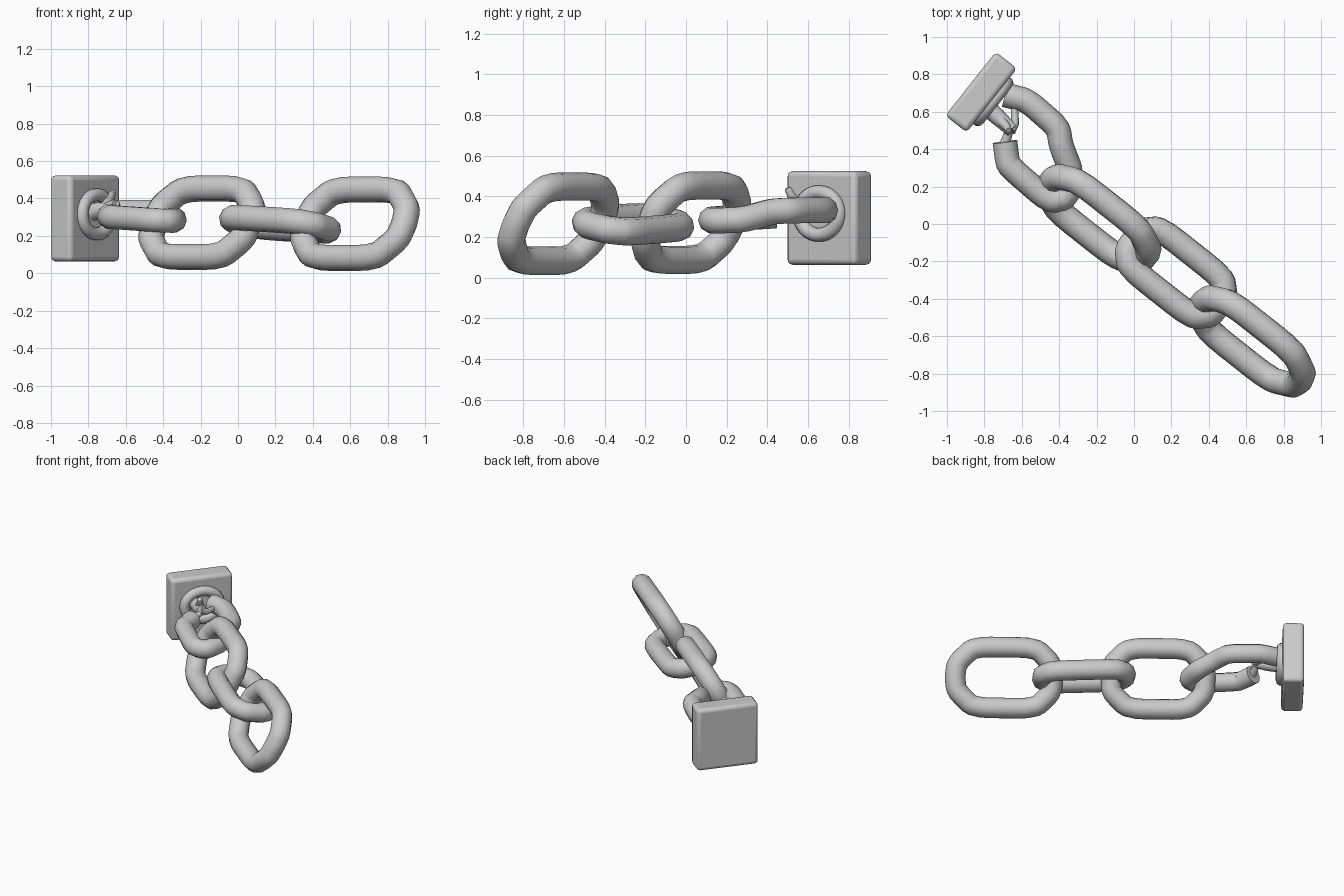
import bpy, math
from mathutils import Vector

if "Cube" in bpy.data.objects:
    bpy.data.objects.remove(bpy.data.objects["Cube"])

# Chain axis, sideways axis and up
D = Vector((0.785, -0.62, 0))
P = Vector((0.62, 0.785, 0))
Z = Vector((0, 0, 1))


def at(d, p, z):
    return D * d + P * p + Z * z


def round_off(pts, closed, times=2, r=0.16):
    """Corner cutting that softens a polyline."""
    for _ in range(times):
        n, out = len(pts), []
        for i in range(n if closed else n - 1):
            a, b = pts[i], pts[(i + 1) % n]
            out += [a.lerp(b, r), a.lerp(b, 1 - r)]
        if not closed:
            out = [pts[0]] + out + [pts[-1]]
        pts = out
    return pts


def tube(name, pts, radius, closed=True, radii=None):
    cu = bpy.data.curves.new(name, 'CURVE')
    cu.dimensions = '3D'
    cu.bevel_depth = radius
    cu.bevel_resolution = 3
    cu.use_fill_caps = True
    sp = cu.splines.new('POLY')
    sp.points.add(len(pts) - 1)
    for i, q in enumerate(pts):
        sp.points[i].co = (*q, 1)
        if radii:
            t = i / (len(pts) - 1)
            sp.points[i].radius = radii[0] + (radii[1] - radii[0]) * t
    sp.use_cyclic_u = closed
    ob = bpy.data.objects.new(name, cu)
    bpy.context.collection.objects.link(ob)
    bpy.ops.object.select_all(action='DESELECT')
    ob.select_set(True)
    bpy.context.view_layer.objects.active = ob
    bpy.ops.object.convert(target='MESH')
    bpy.ops.object.shade_smooth_by_angle(angle=math.radians(50))
    return bpy.context.object


def link(name, centre, u, v, a, b, c, radius, point=0.0):
    """Octagonal chain link lying in the plane u, v."""
    outline = [(a, -b + c), (a + point, 0), (a, b - c), (a - c, b), (-a + c, b),
               (-a, b - c), (-a, -b + c), (-a + c, -b), (a - c, -b)]
    pts = [centre + u * x + v * y for x, y in outline]
    return tube(name, round_off(pts, True), radius)


# Upright links, leaning sideways
lean = math.radians(28)
up = Z * math.cos(lean) + P * math.sin(lean)
link("upright_link", at(-0.168, -0.1, 0.27), D, up, 0.318, 0.207, 0.115, 0.07)
end = link("end_link", at(0.878, -0.105, 0.265), D, up, 0.325, 0.207, 0.115, 0.07, 0.012)

# Flat link between the upright ones
flat_u = (D - Z * 0.05).normalized()
flat_v = (P - Z * 0.2).normalized()
link("flat_link", at(0.338, -0.065, 0.262), flat_u, flat_v, 0.283, 0.135, 0.07, 0.069)

# Broken link next to the wall plate
broken = [(-0.69, 0.69, 0.33), (-0.57, 0.66, 0.33), (-0.405, 0.515, 0.33),
          (-0.39, 0.42, 0.325), (-0.335, 0.28, 0.285), (-0.36, 0.14, 0.28),
          (-0.45, 0.12, 0.285), (-0.67, 0.31, 0.30), (-0.68, 0.36, 0.30),
          (-0.69, 0.44, 0.305)]
tube("broken_link", round_off([Vector(q) for q in broken], False), 0.066, False)

# Ragged stub and strands at the break
stub = [(-0.77, 0.61, 0.33), (-0.71, 0.555, 0.34), (-0.65, 0.50, 0.36)]
tube("broken_stub", round_off([Vector(q) for q in stub], False), 0.05, False, (1, 0.7))
strands = [[(-0.69, 0.43, 0.31), (-0.67, 0.49, 0.33), (-0.64, 0.52, 0.36)],
           [(-0.66, 0.50, 0.36), (-0.635, 0.54, 0.34), (-0.64, 0.64, 0.33)],
           [(-0.72, 0.56, 0.35), (-0.68, 0.52, 0.40), (-0.67, 0.50, 0.44)]]
for i, s in enumerate(strands):
    tube(f"broken_strand_{i + 1}", round_off([Vector(q) for q in s], False), 0.03, False, (1, 0.5))

# Wall plate
yaw = math.atan2(D.y, D.x)
bpy.ops.mesh.primitive_cube_add(size=1, location=at(-1.078, 0.047, 0.293), rotation=(0, 0, yaw))
plate = bpy.context.object
plate.name = "wall_plate"
plate.scale = (0.145, 0.435, 0.46)
bpy.ops.object.transform_apply(location=False, rotation=False, scale=True)
bev = plate.modifiers.new("bevel", 'BEVEL')
bev.width = 0.025
bev.segments = 3
bpy.ops.object.shade_smooth_by_angle(angle=math.radians(40))

# Raised round collar on the plate
ring = [at(-1.0, 0.045 + 0.125 * math.cos(t), 0.315 + 0.105 * math.sin(t))
        for t in (i * math.tau / 32 for i in range(32))]
tube("plate_collar", ring, 0.035)
